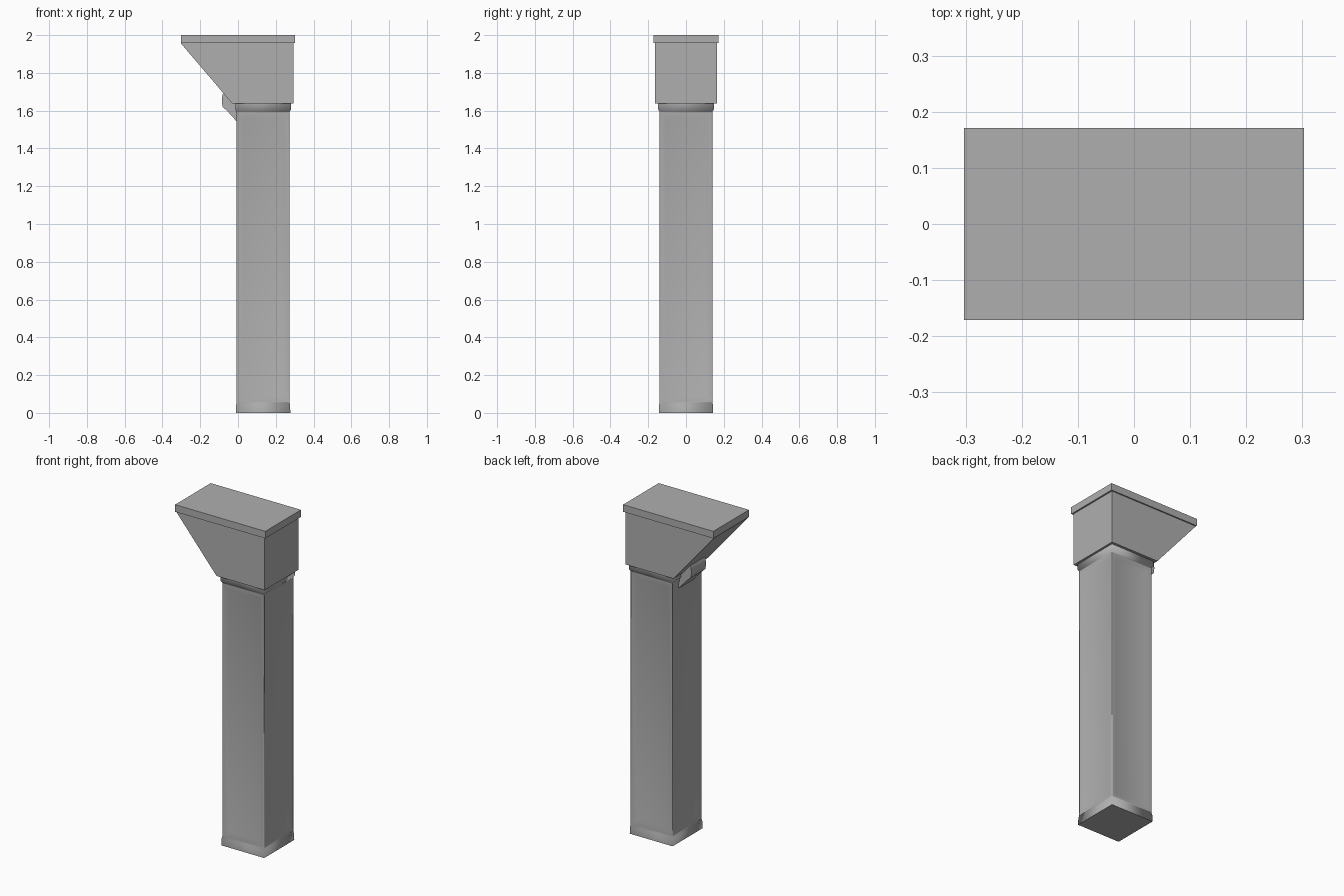
import bpy, bmesh
from math import radians

if "Cube" in bpy.data.objects:
    bpy.data.objects.remove(bpy.data.objects["Cube"])

grey = bpy.data.materials.new("dark_grey")
grey.diffuse_color = (0.43, 0.43, 0.43, 1)
grey.use_nodes = True
grey.node_tree.nodes["Principled BSDF"].inputs["Base Color"].default_value = grey.diffuse_color


def finish(name, bm):
    mesh = bpy.data.meshes.new(name)
    bmesh.ops.recalc_face_normals(bm, faces=bm.faces)
    bm.to_mesh(mesh)
    bm.free()
    mesh.materials.append(grey)
    obj = bpy.data.objects.new(name, mesh)
    bpy.context.collection.objects.link(obj)
    return obj


def prism(name, profile, half_width):
    """Extrude an x-z profile symmetrically along y."""
    bm = bmesh.new()
    face = bm.faces.new([bm.verts.new((x, -half_width, z)) for x, z in profile])
    moved = bmesh.ops.extrude_face_region(bm, geom=[face])["geom"]
    verts = [g for g in moved if isinstance(g, bmesh.types.BMVert)]
    bmesh.ops.translate(bm, verts=verts, vec=(0, 2 * half_width, 0))
    return finish(name, bm)


# Square shaft with flared foot and neck, soft shallow panels on all four sides
CX = 0.133
levels = [(0, 0.144), (0.04, 0.143), (0.055, 0.14),
          (1.595, 0.14), (1.605, 0.147), (1.64, 0.147)]
bm = bmesh.new()
rings = [[bm.verts.new((CX + sx * r, sy * r, z))
          for sx, sy in ((-1, -1), (1, -1), (1, 1), (-1, 1))] for z, r in levels]
panels = []
for k in range(len(rings) - 1):
    a, b = rings[k], rings[k + 1]
    for i in range(4):
        j = (i + 1) % 4
        f = bm.faces.new((a[i], a[j], b[j], b[i]))
        if k == 2:
            panels.append(f)
caps = [bm.faces.new(rings[0][::-1]), bm.faces.new(rings[-1])]
bm.normal_update()
bmesh.ops.inset_individual(bm, faces=panels, thickness=0.008)
bmesh.ops.inset_individual(bm, faces=panels, thickness=0.04, depth=-0.008)
# Smooth all round, crisp only at the two ends
for f in bm.faces:
    f.smooth = f not in caps
for f in caps:
    for e in f.edges:
        e.smooth = False
finish("shaft", bm)

# Capital block sloping out to the left
prism("capital", [(-0.03, 1.637), (0.293, 1.637), (0.293, 1.957), (-0.303, 1.957)], 0.163)

# Top slab
prism("top_slab", [(-0.303, 1.957), (0.303, 1.957), (0.303, 2.0), (-0.303, 2.0)], 0.171)

# Small scroll bracket under the slope
bracket = prism("scroll_bracket",
                [(0.0, 1.535), (-0.055, 1.596), (-0.07, 1.61), (-0.082, 1.622),
                 (-0.086, 1.655), (-0.082, 1.685), (-0.072, 1.703), (-0.04, 1.69),
                 (0.0, 1.66)], 0.07)
bpy.context.view_layer.objects.active = bracket
bracket.select_set(True)
bpy.ops.object.shade_smooth_by_angle(angle=radians(40))
